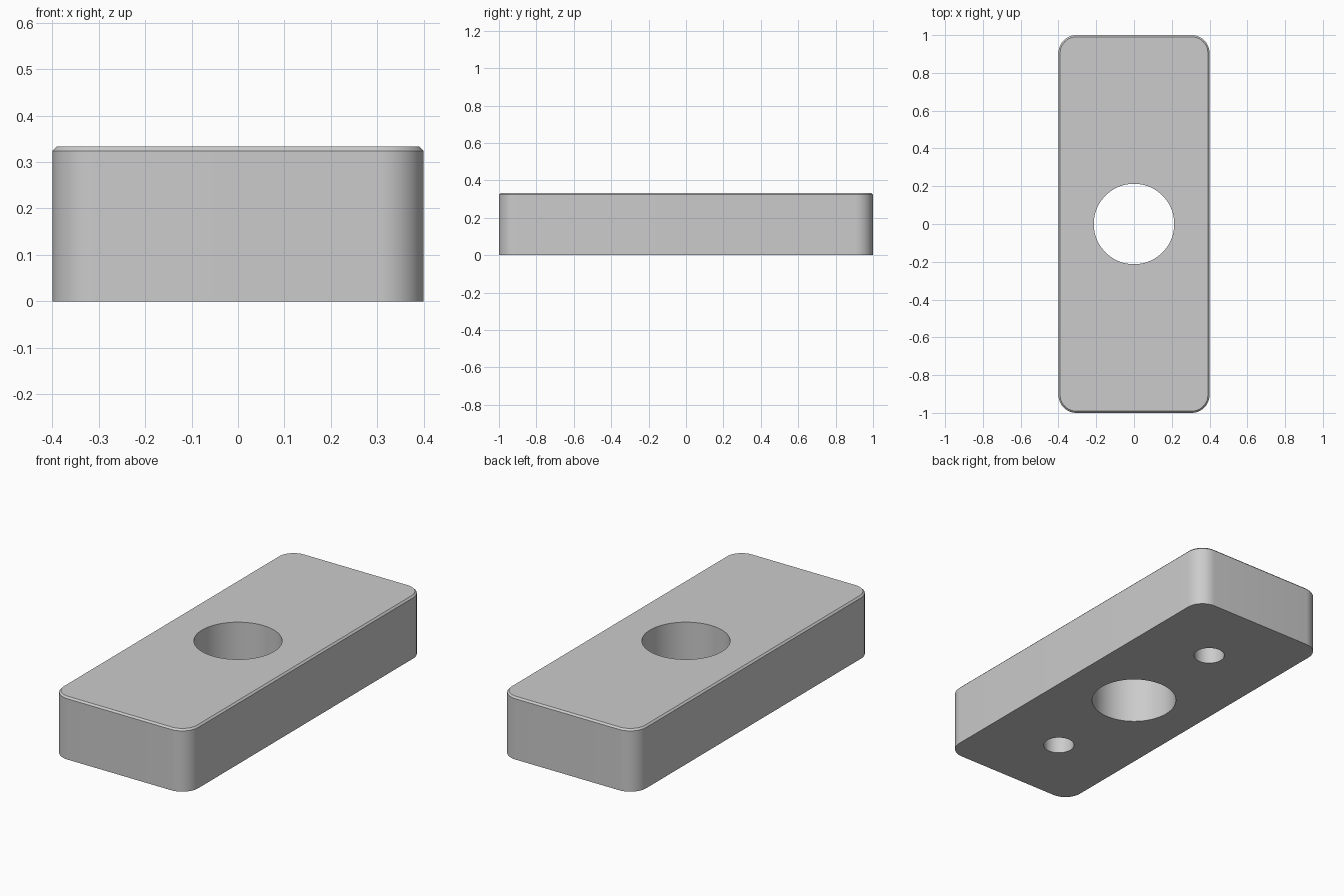
import bpy, bmesh
from math import radians, sin, cos, pi

if "Cube" in bpy.data.objects:
    bpy.data.objects.remove(bpy.data.objects["Cube"])

W, L, H = 0.8, 2.0, 0.333
CORNER_R, CHAMFER = 0.095, 0.009
PAD_W, PAD_L, PAD_T = 0.69, 1.88, 0.02


def outline(w, l, r, n=12):
    """Counter-clockwise rounded rectangle."""
    return [(sx * (w / 2 - r) + r * cos(radians(a + 90 * i / n)),
             sy * (l / 2 - r) + r * sin(radians(a + 90 * i / n)))
            for sx, sy, a in ((1, 1, 0), (-1, 1, 90), (-1, -1, 180), (1, -1, 270))
            for i in range(n + 1)]


def rectangle(w, l):
    return [(w / 2, l / 2), (-w / 2, l / 2), (-w / 2, -l / 2), (w / 2, -l / 2)]


def circle(r, y=0.0, n=96):
    return [(r * cos(2 * pi * i / n), y + r * sin(2 * pi * i / n)) for i in range(n)]


def loft(name, layers):
    """Closed solid through (outline, z) layers."""
    bm = bmesh.new()
    rings = [[bm.verts.new((x, y, z)) for x, y in pts] for pts, z in layers]
    n = len(rings[0])
    for a, b in zip(rings, rings[1:]):
        for i in range(n):
            j = (i + 1) % n
            bm.faces.new((a[i], a[j], b[j], b[i]))
    bm.faces.new(rings[0][::-1])
    bm.faces.new(rings[-1])
    mesh = bpy.data.meshes.new(name)
    bm.to_mesh(mesh)
    bm.free()
    ob = bpy.data.objects.new(name, mesh)
    bpy.context.collection.objects.link(ob)
    return ob


def cut(ob, cutters):
    bpy.context.view_layer.objects.active = ob
    for c in cutters:
        mod = ob.modifiers.new("cut", 'BOOLEAN')
        mod.operation, mod.solver, mod.object = 'DIFFERENCE', 'EXACT', c
        bpy.ops.object.modifier_apply(modifier=mod.name)


# Block with rounded corners and a chamfered top rim
side = outline(W, L, CORNER_R)
rim = outline(W - 2 * CHAMFER, L - 2 * CHAMFER, CORNER_R - CHAMFER)
block = loft("block", [(side, 0), (side, H - CHAMFER), (rim, H)])

# Flush pad set into the underside
pad_shape = rectangle(PAD_W, PAD_L)
pad = loft("base_pad", [(pad_shape, 0), (pad_shape, PAD_T)])

# Cutters: pad pocket, central through hole, two blind holes from below
pocket = loft("pocket_cutter", [(pad_shape, -0.1), (pad_shape, PAD_T)])
bore = circle(0.213)
holes = [loft("bore_cutter", [(bore, -0.2), (bore, 0.6)])]
for s in (-1, 1):
    c = circle(0.077, s * 0.595, 48)
    holes.append(loft("blind_hole_cutter", [(c, -0.2), (c, 0.23)]))

cut(block, [pocket] + holes)
cut(pad, holes)
for c in [pocket] + holes:
    bpy.data.objects.remove(c)

# Smooth curved walls, crisp edges
for ob in (block, pad):
    bpy.ops.object.select_all(action='DESELECT')
    ob.select_set(True)
    bpy.context.view_layer.objects.active = ob
    bpy.ops.object.shade_smooth_by_angle(angle=radians(30))
